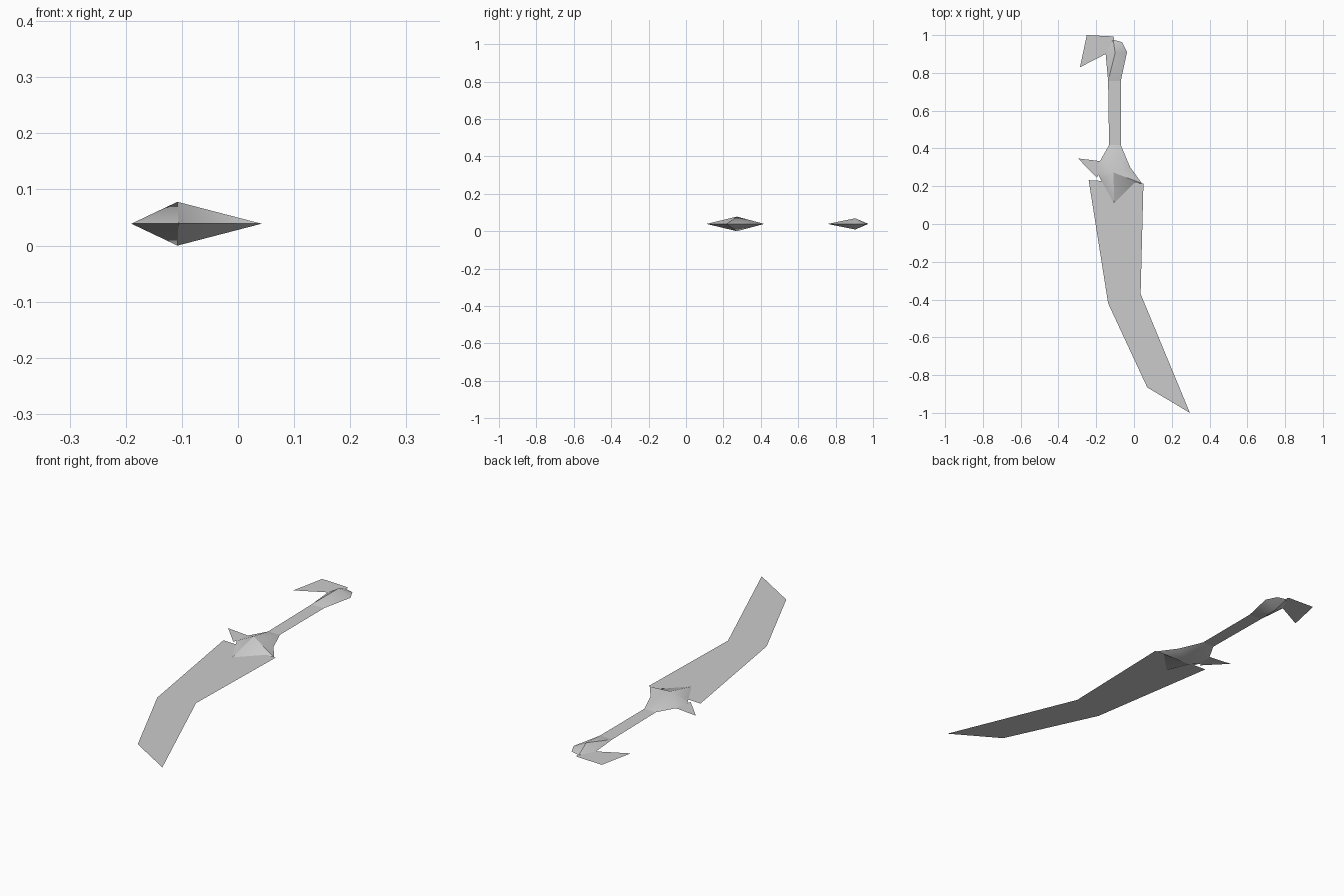
import bpy
import bmesh

cube = bpy.data.objects.get("Cube")
if cube:
    bpy.data.objects.remove(cube, do_unlink=True)

MID = 0.039  # height of the flat middle plane

steel = bpy.data.materials.new("plain grey")
steel.use_nodes = True
GREY = (0.6, 0.6, 0.6, 1.0)
steel.diffuse_color = GREY
steel.node_tree.nodes["Principled BSDF"].inputs["Base Color"].default_value = GREY


def finish(name, bm):
    mesh = bpy.data.meshes.new(name)
    bm.to_mesh(mesh)
    bm.free()
    mesh.materials.append(steel)
    obj = bpy.data.objects.new(name, mesh)
    bpy.context.collection.objects.link(obj)
    return obj


def sheet(name, outline):
    """Flat plate, outline given counter-clockwise."""
    bm = bmesh.new()
    bm.faces.new([bm.verts.new((x, y, MID)) for x, y in outline])
    return finish(name, bm)


def gem(name, outline, peak, height):
    """Outline fanned to a peak above and a matching one below."""
    bm = bmesh.new()
    rim = [bm.verts.new((x, y, MID)) for x, y in outline]
    top = bm.verts.new((*peak, MID + height))
    low = bm.verts.new((*peak, MID - height))
    for a, b in zip(rim, rim[1:] + rim[:1]):
        bm.faces.new((a, b, top))
        bm.faces.new((b, a, low))
    obj = finish(name, bm)
    # Soft facets, sharp rim
    bpy.ops.object.select_all(action="DESELECT")
    obj.select_set(True)
    bpy.context.view_layer.objects.active = obj
    bpy.ops.object.shade_smooth_by_angle(angle=0.52)
    return obj


# Curved blade
sheet("blade", [(-0.24, 0.232), (-0.137, -0.42), (0.07, -0.865),
                (0.296, -1.0), (0.035, -0.37), (0.05, 0.215)])

# Guard with its side spike
gem("guard", [(-0.132, 0.418), (-0.18, 0.333), (-0.19, 0.262), (-0.175, 0.233),
              (-0.106, 0.11), (0.0, 0.217), (0.042, 0.215), (-0.02, 0.30),
              (-0.07, 0.418)], (-0.108, 0.272), MID)
sheet("guard_spike", [(-0.18, 0.333), (-0.296, 0.347), (-0.197, 0.245),
                      (-0.187, 0.262)])

# Grip
sheet("grip", [(-0.132, 0.418), (-0.07, 0.418), (-0.07, 0.757), (-0.137, 0.757)])

# Pommel with its hook
gem("pommel", [(-0.137, 0.757), (-0.07, 0.757), (-0.037, 0.91), (-0.063, 0.963),
               (-0.11, 0.975), (-0.15, 0.90)], (-0.10, 0.905), 0.03)
sheet("pommel_hook", [(-0.15, 0.90), (-0.286, 0.83), (-0.25, 1.0),
                      (-0.11, 0.993), (-0.104, 0.982), (-0.11, 0.973)])
